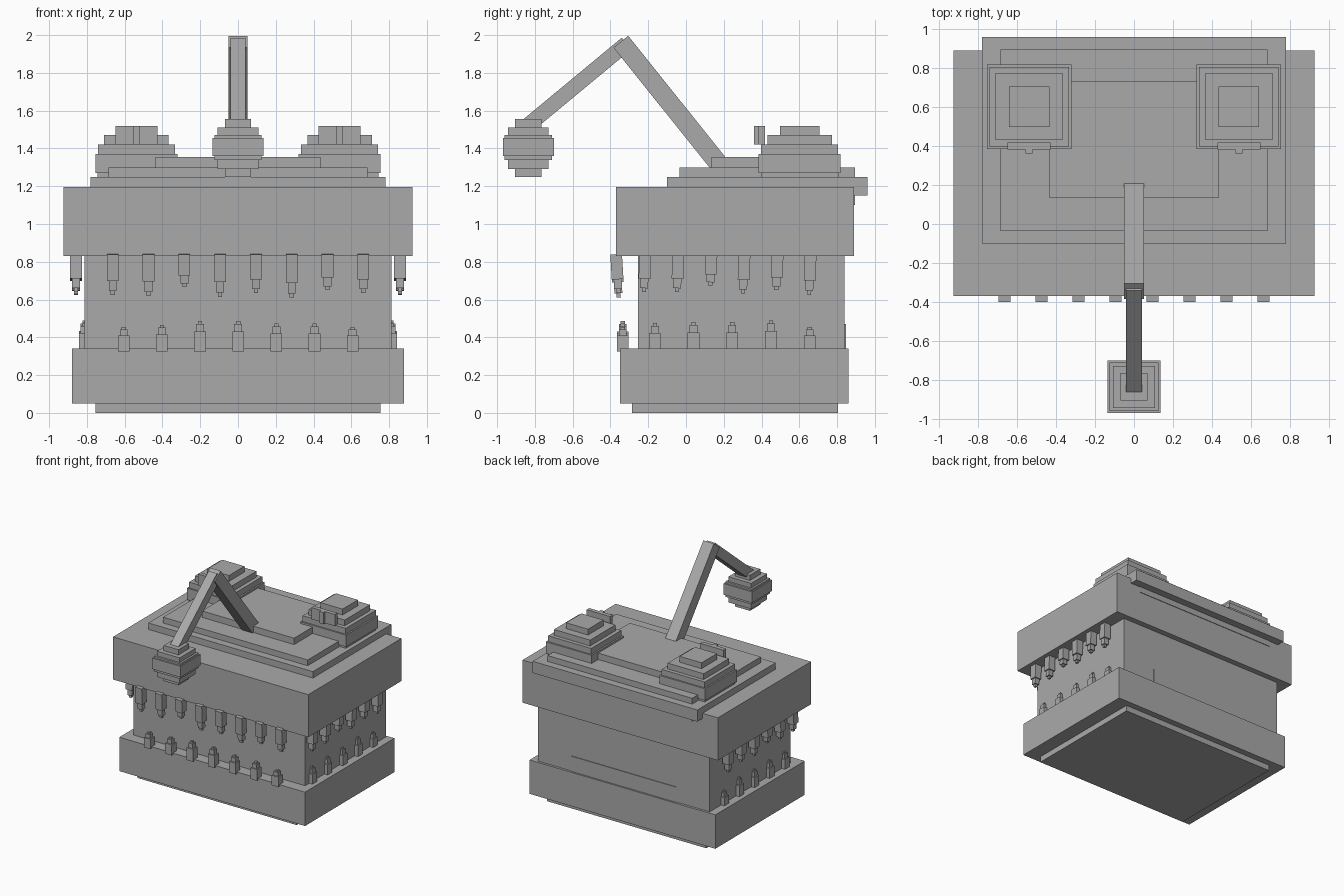
import bpy, bmesh, math
from mathutils import Matrix, Vector

if "Cube" in bpy.data.objects:
    bpy.data.objects.remove(bpy.data.objects["Cube"])

grey = bpy.data.materials.new("stone grey")
grey.diffuse_color = (0.4, 0.4, 0.4, 1)
grey.use_nodes = True
grey.node_tree.nodes["Principled BSDF"].inputs["Base Color"].default_value = grey.diffuse_color


def make(name, boxes):
    """One object from boxes given as (centre, size, optional rotation about x)."""
    bm = bmesh.new()
    for centre, size, *rot in boxes:
        m = Matrix.Translation(Vector(centre)) @ Matrix.Rotation(rot[0] if rot else 0, 4, 'X')
        bmesh.ops.create_cube(bm, size=1, matrix=m @ Matrix.Diagonal((*size, 1)))
    me = bpy.data.meshes.new(name)
    bm.to_mesh(me)
    bm.free()
    me.materials.append(grey)
    ob = bpy.data.objects.new(name, me)
    bpy.context.collection.objects.link(ob)
    return ob


def slab(hx, y0, y1, z0, z1, x=0):
    return ((x, (y0 + y1) / 2, (z0 + z1) / 2), (2 * hx, y1 - y0, z1 - z0))


def stack(x, y, layers):
    """Square layers of (half width, bottom, top)."""
    return [slab(h, y - h, y + h, a, b, x) for h, a, b in layers]


def bar(start, end, w):
    """Square bar in the x = 0 plane between two (y, z) points."""
    dy, dz = end[0] - start[0], end[1] - start[1]
    c = (0, (start[0] + end[0]) / 2, (start[1] + end[1]) / 2)
    return (c, (w, math.hypot(dy, dz), w), math.atan2(dz, dy))


def tooth(x, y, z_root, z_tip, tilt=0):
    """Three-step tooth from root to tip, leaning about x."""
    out, length = [], z_tip - z_root
    r = Matrix.Rotation(tilt, 3, 'X')
    for h, a, b in ((0.031, 0, 0.65), (0.021, 0.65, 0.9), (0.011, 0.9, 1)):
        off = r @ Vector((0, 0, length * (a + b) / 2))
        out.append((Vector((x, y, z_root)) + off, (2 * h, 2 * h, abs(length) * (b - a)), tilt))
    return out


# Body
make("foot", [slab(0.755, -0.285, 0.805, 0, 0.05)])
make("lower_jaw", [slab(0.88, -0.35, 0.86, 0.05, 0.34)])
make("mouth_core", [slab(0.812, -0.253, 0.84, 0.34, 0.83)])
make("back_plate", [slab(0.5, 0.8, 0.846, 0.3, 0.47)])
make("upper_jaw", [slab(0.925, -0.37, 0.89, 0.83, 1.195)])

# Stepped plates on the head, hanging over the back edge
make("head_plate_low", [slab(0.78, -0.1, 0.96, 1.195, 1.25), slab(0.78, 0.89, 0.96, 1.15, 1.195)])
make("head_plate_mid", [slab(0.685, -0.035, 0.895, 1.1, 1.3)])
make("head_plate_top", [slab(0.437, 0.135, 0.73, 1.3, 1.355)])

# Stepped eyes with pupils
for side, name in ((-1, "left"), (1, "right")):
    x = side * 0.538
    make(name + "_eye", stack(x, 0.602, [
        (0.205, 1.25, 1.27), (0.217, 1.27, 1.37), (0.204, 1.37, 1.42),
        (0.171, 1.42, 1.47), (0.104, 1.47, 1.52)]))
    make(name + "_pupil", [slab(0.111, 0.383, 0.418, 1.42, 1.52, x),
                           slab(0.018, 0.361, 0.383, 1.42, 1.52, x)])

# Bent stalk and hanging lure
make("stalk_lower", [bar((0.18, 1.31), (-0.345, 1.965), 0.1)])
make("stalk_upper", [bar((-0.315, 1.955), (-0.84, 1.52), 0.08)])
make("lure", stack(0, -0.835, [
    (0.07, 1.25, 1.29), (0.108, 1.29, 1.34), (0.125, 1.34, 1.36), (0.135, 1.36, 1.455),
    (0.125, 1.455, 1.47), (0.108, 1.47, 1.51), (0.07, 1.51, 1.555)]))

# Upper teeth, front row and both sides
tips = (0.625, 0.62, 0.668, 0.615, 0.635, 0.61, 0.652, 0.635)
make("upper_front_teeth", [b for i, t in enumerate(tips)
                           for b in tooth(-0.663 + 0.1895 * i, -0.37, 0.84, t, 0.06)])
tips = (0.64, 0.64, 0.675, 0.632, 0.65, 0.625)
make("upper_side_teeth", [b for s in (-1, 1) for i, t in enumerate(tips)
                          for b in tooth(s * 0.858, -0.215 + 0.175 * i, 0.84, t, -0.04)])

# Lower teeth, front row and both sides
tips = (0.455, 0.465, 0.487, 0.487, 0.472, 0.472, 0.455)
make("lower_front_teeth", [b for i, t in enumerate(tips)
                           for b in tooth(-0.605 + 0.202 * i, -0.335, 0.325, t)])
tips = (0.475, 0.48, 0.48, 0.49, 0.455)
make("lower_side_teeth", [b for s in (-1, 1) for i, t in enumerate(tips)
                          for b in tooth(s * 0.812, -0.165 + 0.205 * i, 0.325, t)])
